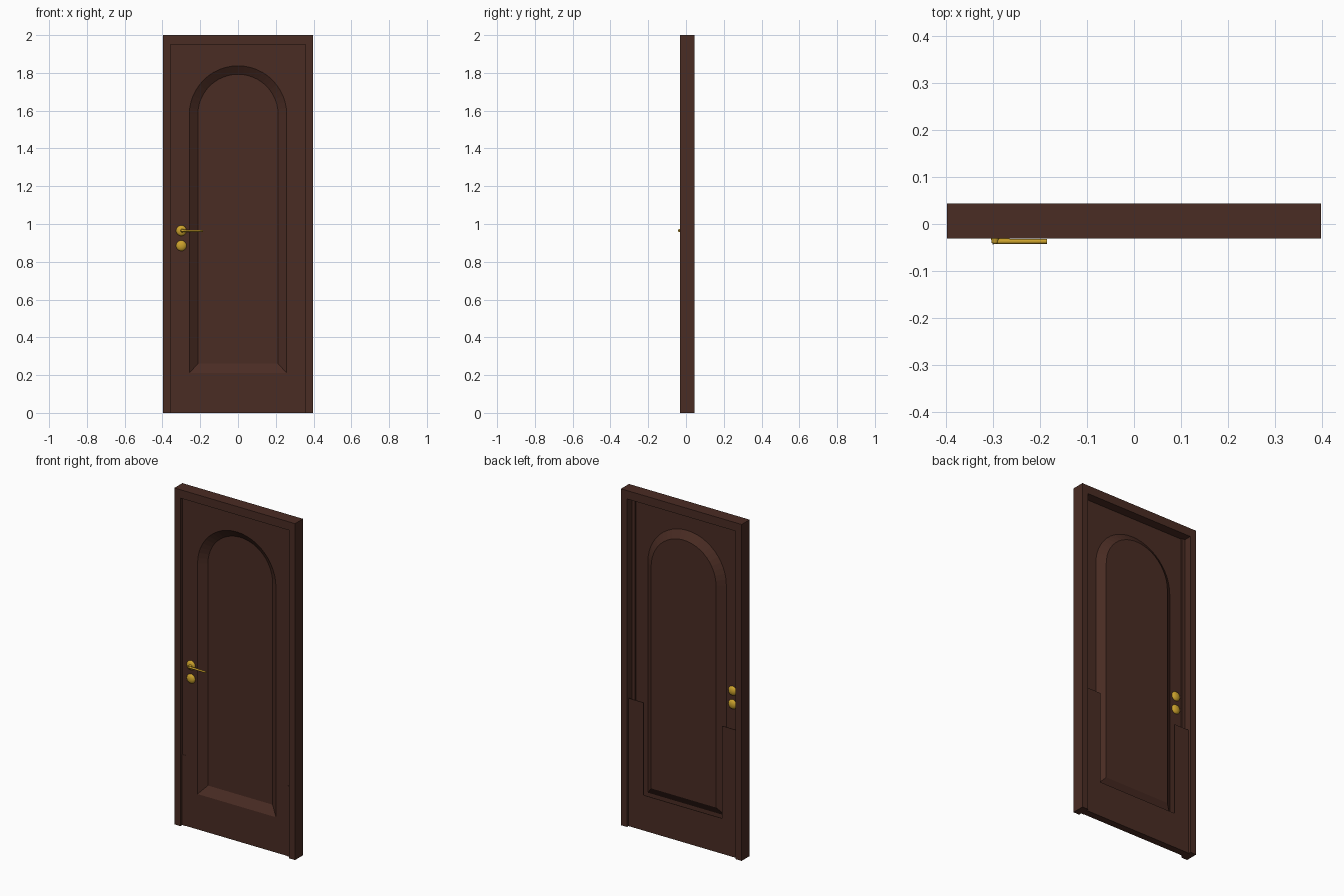
import bpy, bmesh, math
from mathutils import Vector, Matrix

cube = bpy.data.objects.get("Cube")
if cube:
    bpy.data.objects.remove(cube, do_unlink=True)


def material(name, rgb, rough):
    m = bpy.data.materials.new(name)
    m.use_nodes = True
    m.diffuse_color = (*rgb, 1)
    node = m.node_tree.nodes["Principled BSDF"]
    node.inputs["Base Color"].default_value = (*rgb, 1)
    node.inputs["Roughness"].default_value = rough
    return m


wood = material("dark_wood", (0.068, 0.025, 0.017), 0.7)
brass = material("brass", (0.6, 0.36, 0.025), 0.5)


def finish(name, bm, mat):
    bmesh.ops.recalc_face_normals(bm, faces=bm.faces)
    me = bpy.data.meshes.new(name)
    bm.to_mesh(me)
    bm.free()
    me.materials.append(mat)
    ob = bpy.data.objects.new(name, me)
    bpy.context.collection.objects.link(ob)
    return ob


def slab(name, outline, y0, y1):
    """Extrude an (x, z) outline from y0 to y1."""
    bm = bmesh.new()
    face = bm.faces.new([bm.verts.new((x, y0, z)) for x, z in outline])
    ext = bmesh.ops.extrude_face_region(bm, geom=[face])["geom"]
    verts = [v for v in ext if isinstance(v, bmesh.types.BMVert)]
    bmesh.ops.translate(bm, verts=verts, vec=(0, y1 - y0, 0))
    return finish(name, bm, wood)


def rect(x0, x1, z0, z1):
    return [(x0, z0), (x1, z0), (x1, z1), (x0, z1)]


def u_shape(xo, xi, z_base, z_end, z_in):
    """Symmetric U outline, z_end at the open tips."""
    half = [(xo, z_base), (xo, z_end), (xi, z_end), (xi, z_in)]
    return half + [(-x, z) for x, z in reversed(half)]


HALF_W, OPEN_W, TOP, OPEN_TOP = 0.397, 0.357, 2.0, 1.95
SHEET_Y = -0.011

# Door frame: two jambs and a head
slab("door_frame", u_shape(HALF_W, OPEN_W, TOP, 0, OPEN_TOP), -0.031, 0.044)


# Door leaf: a pressed sheet with an arched panel pushed to the back
def arch(bm, half, base, y, spring=1.58, steps=24):
    pts = [(-half, base), (half, base)]
    pts += [(half * math.cos(math.pi * i / steps),
             spring + half * math.sin(math.pi * i / steps)) for i in range(steps + 1)]
    return [bm.verts.new((x, y, z)) for x, z in pts]


def loop_edges(bm, verts):
    return [bm.edges.new((verts[i - 1], verts[i])) for i in range(len(verts))]


bm = bmesh.new()
border = [bm.verts.new((x, SHEET_Y, z)) for x, z in rect(-OPEN_W, OPEN_W, 0, OPEN_TOP)]
outer = arch(bm, 0.258, 0.21, SHEET_Y)
inner = arch(bm, 0.213, 0.26, SHEET_Y + 0.033)
edges = loop_edges(bm, border) + loop_edges(bm, outer)
bmesh.ops.triangle_fill(bm, edges=edges, use_beauty=True, normal=(0, -1, 0))
for i in range(len(outer)):
    bm.faces.new((outer[i - 1], outer[i], inner[i], inner[i - 1]))
bm.faces.new(inner)
leaf = finish("door_leaf", bm, wood)
solid = leaf.modifiers.new("thickness", "SOLIDIFY")
solid.thickness = 0.002
solid.offset = 0

# Lower backing plate and the bottom rail that closes the leaf
slab("lower_backing", u_shape(OPEN_W, 0.258, 0, 0.76, 0.21), 0.027, 0.03)
slab("bottom_rail", rect(-OPEN_W, OPEN_W, 0, 0.006), SHEET_Y, 0.03)

# Door stops along both jambs, with short guide strips at the front
for side, s in (("left", 1), ("right", -1)):
    slab(side + "_stop", rect(s * 0.337, s * OPEN_W, 0, OPEN_TOP), SHEET_Y, -0.002)
    slab(side + "_guide_strip", rect(s * 0.337, s * OPEN_W, 0, 0.42), -0.014, SHEET_Y)


# Brass fittings
def smooth(ob):
    bpy.ops.object.select_all(action="DESELECT")
    ob.select_set(True)
    bpy.context.view_layer.objects.active = ob
    bpy.ops.object.shade_smooth_by_angle(angle=math.radians(40))


def rose(name, z, height):
    """Domed round plate standing on the leaf, towards +y or -y."""
    bm = bmesh.new()
    bmesh.ops.create_uvsphere(bm, u_segments=24, v_segments=12, radius=1)
    bmesh.ops.transform(bm, verts=bm.verts, matrix=Matrix.Translation((-0.3, SHEET_Y, z))
                        @ Matrix.Diagonal((0.028, height, 0.028, 1)))
    smooth(finish(name, bm, brass))


for label, z in (("handle", 0.965), ("lock", 0.885)):
    rose(label + "_rose", z, 0.016)


def rod(name, a, b, r0, r1):
    a, b = Vector(a), Vector(b)
    bm = bmesh.new()
    bmesh.ops.create_cone(bm, cap_ends=True, segments=16, radius1=r0, radius2=r1,
                          depth=(b - a).length)
    turn = (b - a).to_track_quat("Z", "Y").to_matrix().to_4x4()
    bmesh.ops.transform(bm, verts=bm.verts, matrix=Matrix.Translation((a + b) / 2) @ turn)
    smooth(finish(name, bm, brass))


rod("handle_neck", (-0.295, SHEET_Y, 0.965), (-0.295, -0.04, 0.965), 0.012, 0.007)
rod("handle_lever", (-0.3, -0.037, 0.964), (-0.185, -0.037, 0.963), 0.006, 0.005)
